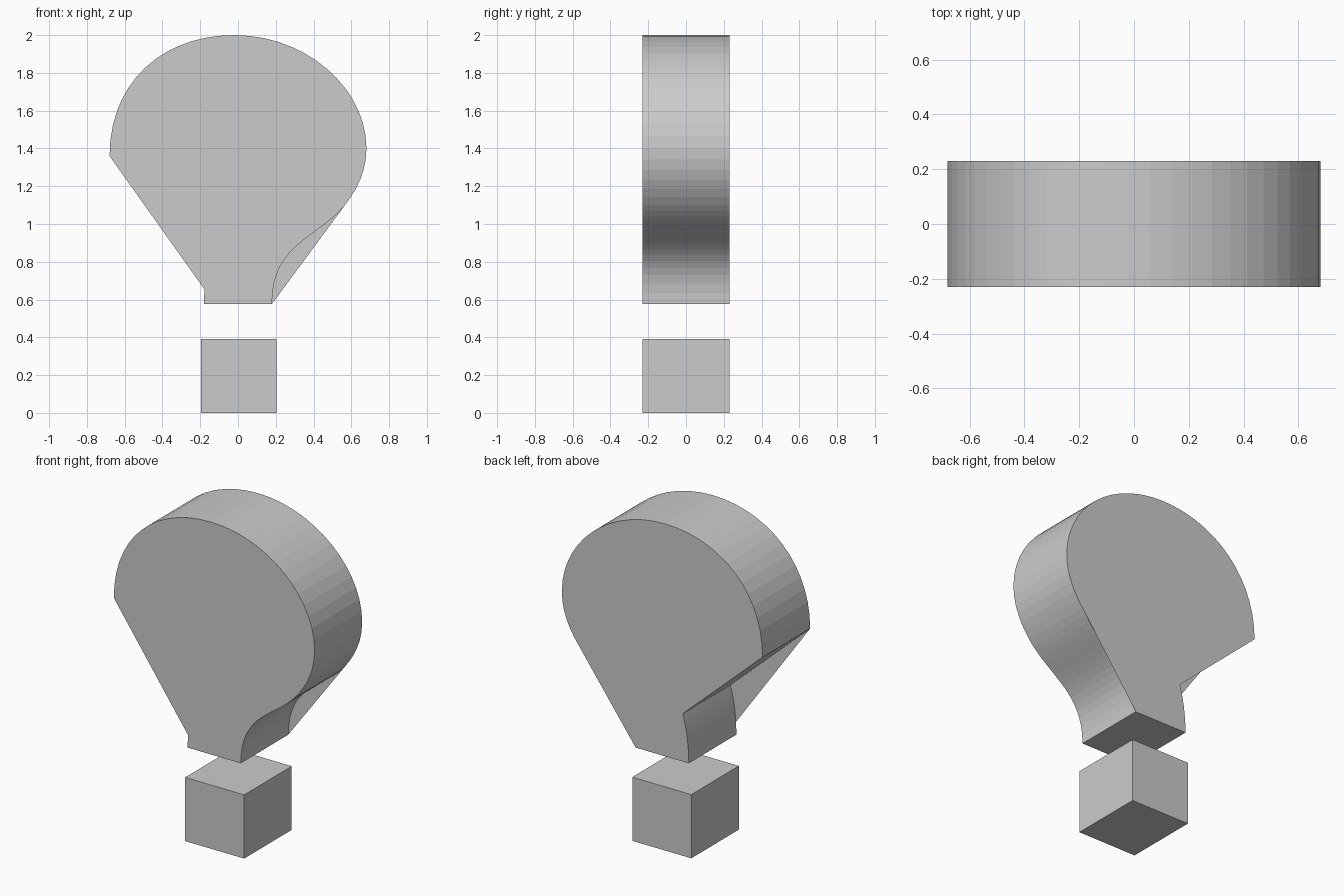
import bpy, bmesh
from mathutils import Vector
from mathutils.geometry import interpolate_bezier

if "Cube" in bpy.data.objects:
    bpy.data.objects.remove(bpy.data.objects["Cube"])

HALF_DEPTH = 0.23


def bezier(a, b, c, d, segments):
    pts = [Vector((x, 0, z)) for x, z in (a, b, c, d)]
    return interpolate_bezier(*pts, segments + 1)


def finish(bm, name):
    mesh = bpy.data.meshes.new(name)
    bm.to_mesh(mesh)
    bm.free()
    obj = bpy.data.objects.new(name, mesh)
    bpy.context.collection.objects.link(obj)
    return obj


# Balloon outline, clockwise from the left corner as seen from the front
arc = bezier((-0.68, 1.36), (-0.68, 1.75), (-0.40, 2.0), (-0.02, 2.0), 14)
arc += bezier((-0.02, 2.0), (0.36, 2.0), (0.68, 1.72), (0.68, 1.40), 14)[1:]
arc += bezier((0.68, 1.40), (0.68, 1.28), (0.63, 1.18), (0.566, 1.10), 6)[1:]
neck_right = bezier((0.566, 1.10), (0.42, 0.92), (0.18, 0.90), (0.18, 0.577), 16)[1:]
neck_left = bezier((-0.18, 0.577), (-0.18, 0.68), (-0.165, 0.78), (-0.14, 0.87), 8)
outline = arc + neck_right + neck_left

bm = bmesh.new()
front = [bm.verts.new((p.x, -HALF_DEPTH, p.z)) for p in outline]
back = [bm.verts.new((p.x, HALF_DEPTH, p.z)) for p in outline]
n, n_arc = len(outline), len(arc)
left_start = n_arc + len(neck_right)

# Wall around the outline
for i in range(n):
    j = (i + 1) % n
    bm.faces.new((front[i], front[j], back[j], back[i]))

# Front cap bridges the left notch, back cap bridges the right notch
bm.faces.new(list(reversed(front[:left_start + 3])))
bm.faces.new(back[:n_arc] + back[left_start - 1:])
finish(bm, "balloon_envelope")

# Basket
bm = bmesh.new()
bmesh.ops.create_cube(bm, size=1)
bmesh.ops.scale(bm, vec=(0.40, 2 * HALF_DEPTH, 0.39), verts=bm.verts)
bmesh.ops.translate(bm, vec=(0.003, 0, 0.195), verts=bm.verts)
finish(bm, "basket")
